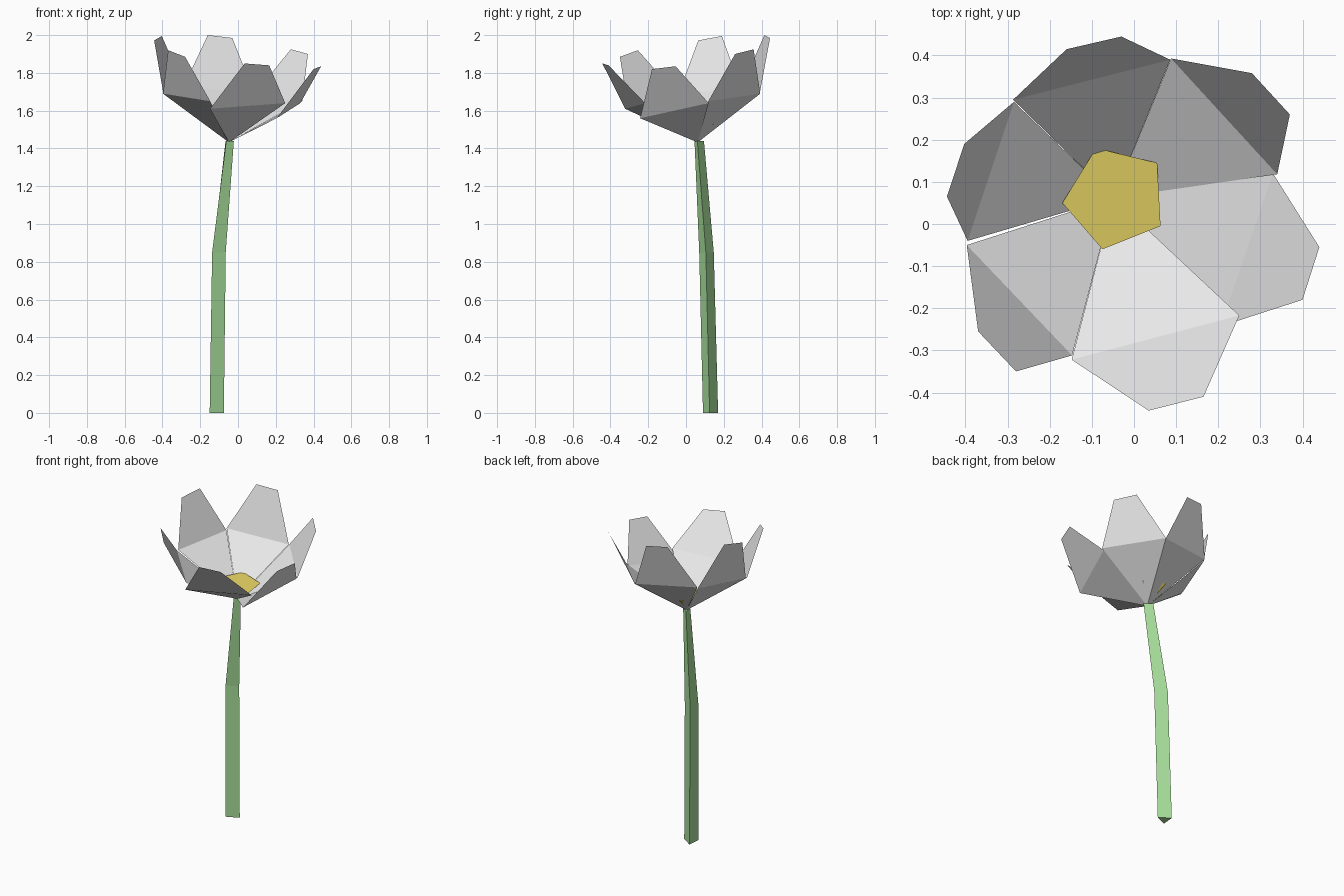
import bpy
from mathutils import Vector


def material(name, rgb):
    m = bpy.data.materials.new(name)
    m.diffuse_color = (*rgb, 1.0)
    return m


WHITE = material("petal_white", (0.80, 0.80, 0.80))
GREEN = material("stem_green", (0.38, 0.72, 0.32))
YELLOW = material("centre_yellow", (0.78, 0.64, 0.125))


def build(name, verts, faces, mat):
    me = bpy.data.meshes.new(name)
    me.from_pydata(verts, [], faces)
    me.materials.append(mat)
    me.update()
    ob = bpy.data.objects.new(name, me)
    bpy.context.collection.objects.link(ob)
    return ob


base = Vector((-0.048, 0.062, 1.432))

# Stem: three-sided, bent once, thinner at the top
rings = [
    [(-0.150, 0.090, 0.0), (-0.075, 0.125, 0.0), (-0.143, 0.170, 0.0)],
    [(-0.137, 0.070, 0.85), (-0.065, 0.105, 0.85), (-0.133, 0.147, 0.85)],
    [(-0.062, 0.045, 1.44), (-0.022, 0.060, 1.44), (-0.066, 0.095, 1.44)],
]
verts = [v for r in rings for v in r]
faces = [(2, 1, 0), (6, 7, 8)]
for k in range(2):
    for i in range(3):
        j = (i + 1) % 3
        faces.append((3 * k + i, 3 * k + j, 3 * k + 3 + j, 3 * k + 3 + i))
build("stem", verts, faces, GREEN)

# Petals: a triangle rising from the base and a steeper four-sided tip
# order: wide point, tip, tip, wide point (counter-clockwise from above)
petals = {
    "petal_front": [(-0.148, -0.322, 1.61), (0.035, -0.443, 1.85),
                    (0.165, -0.41, 1.84), (0.25, -0.217, 1.64)],
    "petal_right": [(0.205, -0.243, 1.56), (0.40, -0.18, 1.82),
                    (0.44, -0.055, 1.835), (0.33, 0.12, 1.64)],
    "petal_back_right": [(0.34, 0.118, 1.65), (0.37, 0.26, 1.90),
                         (0.28, 0.358, 1.925), (0.088, 0.393, 1.69)],
    "petal_back": [(0.086, 0.39, 1.69), (-0.03, 0.445, 1.985),
                   (-0.16, 0.415, 2.0), (-0.287, 0.295, 1.73)],
    "petal_left": [(-0.285, 0.29, 1.72), (-0.403, 0.19, 1.995),
                   (-0.444, 0.065, 1.972), (-0.395, -0.04, 1.69)],
    "petal_front_left": [(-0.397, -0.05, 1.69), (-0.37, -0.255, 1.92),
                         (-0.28, -0.35, 1.885), (-0.147, -0.312, 1.65)],
}
for name, pts in petals.items():
    build(name, [base] + pts, [(0, 1, 4), (1, 2, 3, 4)], WHITE)

# Flower centre: five-sided upside-down cone, tilted with the stem
outline = [(-0.17, 0.05), (-0.075, -0.06), (0.063, -0.005),
           (0.055, 0.145), (-0.09, 0.18)]
top = [(x, y, 1.53 - 0.1 * (x - base.x) + 0.1 * (y - base.y)) for x, y in outline]
build("flower_centre", top + [base + Vector((0, 0, 0.01))],
      [(0, 1, 2, 3, 4)] + [((i + 1) % 5, i, 5) for i in range(5)], YELLOW)
